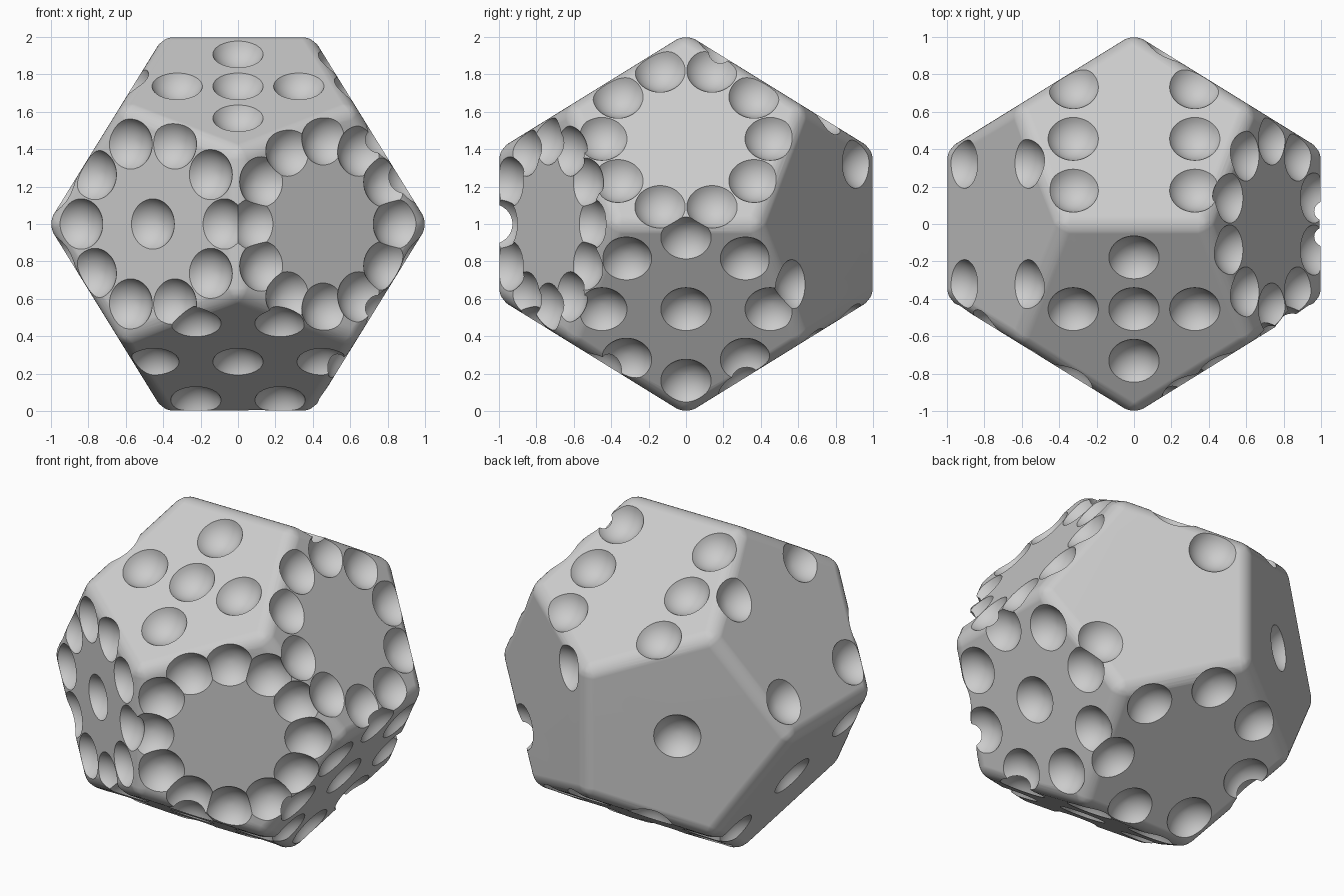
import bpy
import bmesh
from math import sin, cos, pi, sqrt
from mathutils import Matrix, Vector

cube = bpy.data.objects.get("Cube")
if cube:
    bpy.data.objects.remove(cube, do_unlink=True)

PHI = (1 + sqrt(5)) / 2
REACH = 1.0175                 # sharp edge distance before rounding
ROUND = 0.062                  # edge rounding offset
PIP_RADIUS, PIP_LIFT = 0.153, 0.072
RING, STEP = 0.45, 0.325       # pip spacing on the faces
CENTRE = Vector((0, 0, 1))

grey = bpy.data.materials.new("light_grey")
grey.use_nodes = True
grey.diffuse_color = (0.6, 0.6, 0.6, 1)
grey.node_tree.nodes["Principled BSDF"].inputs["Base Color"].default_value = (0.6, 0.6, 0.6, 1)


def make_object(name, bm):
    mesh = bpy.data.meshes.new(name)
    bm.to_mesh(mesh)
    bm.free()
    obj = bpy.data.objects.new(name, mesh)
    bpy.context.collection.objects.link(obj)
    mesh.materials.append(grey)
    return obj


def ring(count, phase=0.0):
    return [(RING * cos(phase + 2 * pi * i / count),
             RING * sin(phase + 2 * pi * i / count)) for i in range(count)]


def grid(*cells):
    return [(STEP * u, STEP * v) for u, v in cells]


# Rounded twelve-sided body
bm = bmesh.new()
signs = (-1, 1)
corners = [Vector((x, y, z)) / PHI for x in signs for y in signs for z in signs]
for a in signs:
    for b in signs:
        p = Vector((a / PHI ** 2, 0, b))
        corners += [p, p.yzx, p.zxy]
for p in corners:
    bm.verts.new(p * REACH + CENTRE)
bmesh.ops.convex_hull(bm, input=bm.verts[:])
bmesh.ops.dissolve_limit(bm, angle_limit=0.02, verts=bm.verts[:], edges=bm.edges[:])
bmesh.ops.bevel(bm, geom=bm.edges[:], offset=ROUND, offset_type='OFFSET',
                segments=6, profile=0.5, affect='EDGES')
bmesh.ops.recalc_face_normals(bm, faces=bm.faces[:])
die = make_object("die_body", bm)

# Pip layout on each face: direction signs and positions in the face plane
middle = [(0, 0)]
layouts = [
    ((-1, 1, 0), middle),
    ((1, 1, 0), grid((1, -1), (-1, 1))),
    ((-1, 0, -1), grid((0, 0), (-1, -1), (1, 1))),
    ((-1, 0, 1), grid((-1, -1), (1, 1), (-1, 1), (1, -1))),
    ((0, -1, 1), grid((0, 0), (1, 0), (-1, 0), (0, 1), (0, -1))),
    ((0, 1, 1), grid((-1, -1), (-1, 0), (-1, 1), (1, -1), (1, 0), (1, 1))),
    ((0, -1, -1), ring(6) + middle),
    ((0, 1, -1), ring(7, pi)),
    ((1, 0, -1), ring(8) + middle),
    ((1, 0, 1), ring(10)),
    ((-1, -1, 0), ring(10, pi / 2) + middle),
    ((1, -1, 0), ring(12)),
]


def face_frame(direction):
    """Unit normal and two in-plane axes of a face."""
    flat = direction.index(0)
    u = Vector((0, 0, 0))
    u[flat] = 1
    n = Vector(direction)
    n[(flat + 2) % 3] *= PHI
    n.normalize()
    return u, n.cross(u), n


# The face normal leans to the axis that lies on the sharp outer edge
inradius = max(p.dot(face_frame((0, -1, 1))[2]) for p in corners) * REACH

# Spherical pips, cut in alternating groups so that neighbours never share a cutter
cutters = []
for number, (direction, pips) in enumerate(layouts, 1):
    u, v, n = face_frame(direction)
    turn = Matrix((u, v, n)).transposed().to_4x4()
    for half in range(2):
        group = pips[half::2]
        if not group:
            continue
        bm = bmesh.new()
        for a, b in group:
            spot = CENTRE + n * (inradius + PIP_LIFT) + u * a + v * b
            bmesh.ops.create_uvsphere(bm, u_segments=40, v_segments=24, radius=PIP_RADIUS,
                                      matrix=Matrix.Translation(spot) @ turn)
        bmesh.ops.recalc_face_normals(bm, faces=bm.faces[:])
        cutter = make_object(f"pip_cutter_{number}_{half}", bm)
        cutter.hide_render = True
        cutters.append(cutter)
        mod = die.modifiers.new("pips", 'BOOLEAN')
        mod.operation, mod.solver, mod.object = 'DIFFERENCE', 'EXACT', cutter

# Bake the cuts, then drop the cutters
bpy.context.view_layer.update()
graph = bpy.context.evaluated_depsgraph_get()
carved = bpy.data.meshes.new_from_object(die.evaluated_get(graph))
die.modifiers.clear()
die.data = carved
carved.materials.clear()
carved.materials.append(grey)
for poly in carved.polygons:
    poly.material_index = 0
for cutter in cutters:
    bpy.data.objects.remove(cutter, do_unlink=True)

# Smooth bowls and rounded edges with crisp rims
bpy.ops.object.select_all(action='DESELECT')
die.select_set(True)
bpy.context.view_layer.objects.active = die
bpy.ops.object.shade_smooth_by_angle(angle=pi / 6)
weighted = die.modifiers.new("flat_faces", 'WEIGHTED_NORMAL')
weighted.keep_sharp = True
